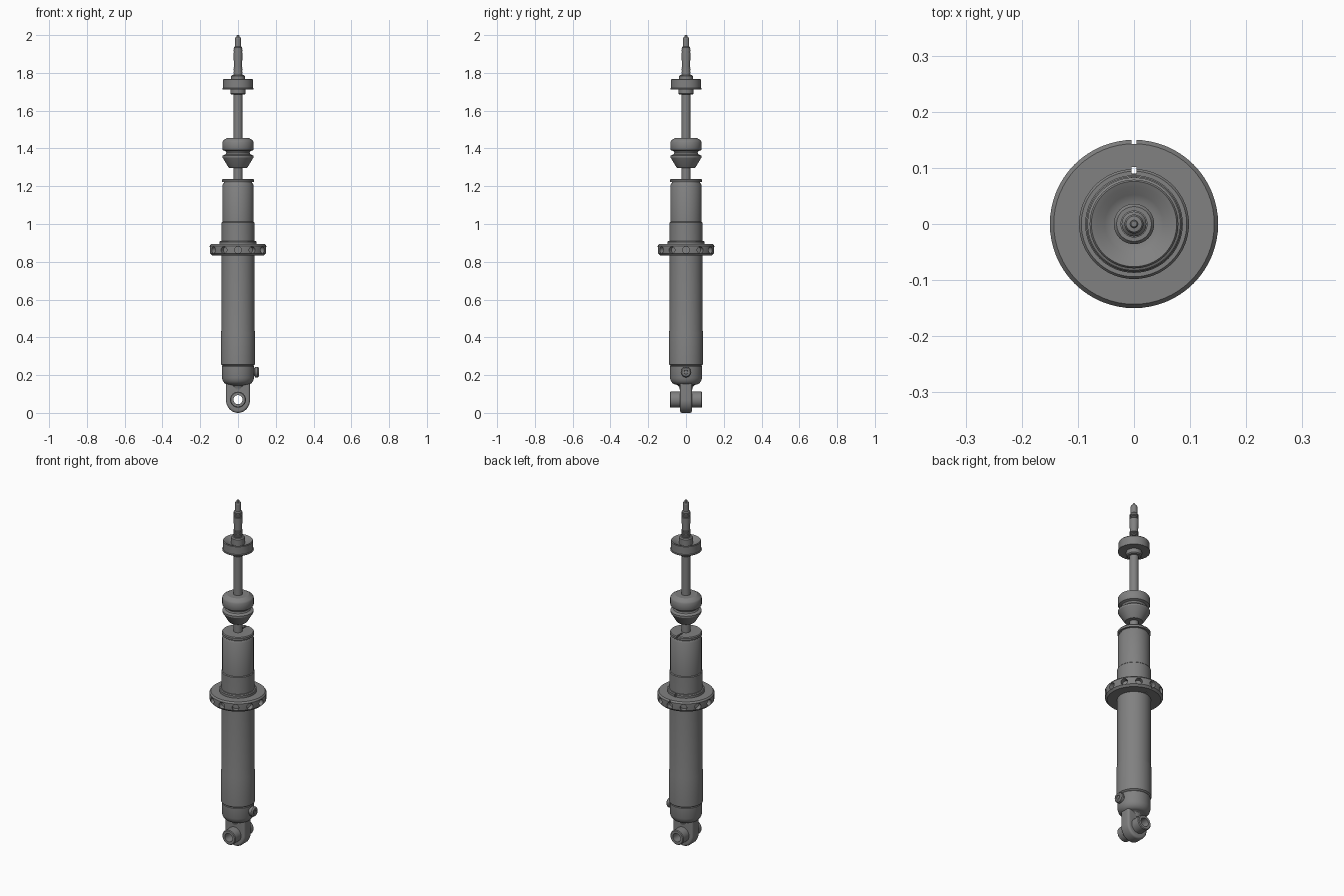
import bpy, bmesh
from math import pi, sin, cos
from mathutils import Matrix, Vector

cube = bpy.data.objects.get("Cube")
if cube:
    bpy.data.objects.remove(cube, do_unlink=True)

steel = bpy.data.materials.new("grey_steel")
steel.use_nodes = True
GREY = (0.22, 0.22, 0.22, 1)
steel.diffuse_color = GREY
steel.node_tree.nodes["Principled BSDF"].inputs["Base Color"].default_value = GREY


def finish(name, bm, angle=30):
    bmesh.ops.remove_doubles(bm, verts=bm.verts, dist=1e-5)
    bmesh.ops.recalc_face_normals(bm, faces=bm.faces)
    mesh = bpy.data.meshes.new(name)
    bm.to_mesh(mesh)
    bm.free()
    mesh.materials.append(steel)
    ob = bpy.data.objects.new(name, mesh)
    bpy.context.collection.objects.link(ob)
    shade(ob, angle)
    return ob


def shade(ob, angle=30):
    bpy.ops.object.select_all(action="DESELECT")
    ob.select_set(True)
    bpy.context.view_layer.objects.active = ob
    bpy.ops.object.shade_smooth_by_angle(angle=angle * pi / 180)


def lathe(name, profile, segments=64, matrix=None, closed=False):
    """Turn a (radius, height) profile around z."""
    bm = bmesh.new()
    pts = [bm.verts.new((r, 0, z)) for r, z in profile]
    edges = [bm.edges.new(p) for p in zip(pts, pts[1:])]
    if closed:
        edges.append(bm.edges.new((pts[-1], pts[0])))
    bmesh.ops.spin(bm, geom=pts + edges, cent=(0, 0, 0), axis=(0, 0, 1),
                   angle=2 * pi, steps=segments, use_merge=True)
    if matrix:
        bmesh.ops.transform(bm, matrix=matrix, verts=bm.verts)
    return finish(name, bm)


def add_box(bm, centre, size):
    m = Matrix.Translation(centre) @ Matrix.Diagonal((*size, 1))
    bmesh.ops.create_cube(bm, size=1, matrix=m)


def add_rod(bm, centre, direction, radius, length, segments=24):
    turn = Vector(direction).to_track_quat("Z", "Y").to_matrix().to_4x4()
    bmesh.ops.create_cone(bm, cap_ends=True, segments=segments, radius1=radius,
                          radius2=radius, depth=length,
                          matrix=Matrix.Translation(centre) @ turn)


def cut(ob, bm):
    """Subtract the shapes in bm and bake the result."""
    cutter = finish("cutter", bm)
    cutter.hide_render = True
    mod = ob.modifiers.new("cut", "BOOLEAN")
    mod.object = cutter
    mod.solver = "EXACT"
    bpy.context.view_layer.objects.active = ob
    bpy.ops.object.modifier_apply(modifier=mod.name)
    bpy.data.objects.remove(cutter, do_unlink=True)
    shade(ob)


# Main tube with rounded foot, reservoir sleeve and stepped upper end
lathe("damper_body", [
    (0, .15), (.058, .15), (.07, .156), (.08, .168), (.085, .185), (.085, .246),
    (.082, .25), (.09, .256), (.09, .425), (.087, .442), (.087, 1.008),
    (.083, 1.012), (.083, 1.205), (.077, 1.216), (.074, 1.217), (.074, 1.224), (0, 1.224)])

# Slotted plate closing the tube
plate = lathe("top_plate", [(.024, 1.222), (.085, 1.222), (.085, 1.234),
                            (.081, 1.239), (.024, 1.239)], closed=True)
bm = bmesh.new()
add_box(bm, (0, .065, 1.235), (.009, .06, .016))
cut(plate, bm)

# Spring collar with a ring of spanner holes
collar = lathe("spring_collar", [
    (.086, .834), (.138, .834), (.149, .845), (.15, .852), (.15, .884),
    (.143, .893), (.086, .893)], closed=True)
bm = bmesh.new()
for i in range(12):
    a = i * pi / 6
    d = Vector((cos(a), sin(a), 0))
    add_rod(bm, d * .148 + Vector((0, 0, .862)), d, .018, .05)
cut(collar, bm)
lock_ring = lathe("lock_ring", [(.086, .893), (.098, .893), (.098, .906),
                                (.094, .911), (.086, .911)], closed=True)
for part in (collar, lock_ring):
    bm = bmesh.new()
    add_box(bm, (0, .0955, .87), (.009, .013, .12))
    add_box(bm, (0, .152, .87), (.009, .018, .12))
    cut(part, bm)

# Piston rod and threaded stud, with fine grooves at both ends of the thread
thread = []
for start, count in ((1.792, 5), (1.9, 4)):
    for i in range(count):
        z = start + i * .008
        thread += [(.024, z), (.024, z + .004), (.021, z + .005), (.021, z + .007)]
lathe("piston_rod", [(0, 1.2), (.024, 1.2), (.024, 1.77)] + thread + [
    (.022, 1.934), (.017, 1.94), (.017, 1.982), (.014, 1.987),
    (.007, 1.988), (.007, 1.998), (.005, 2), (0, 2)], 40)

# Rubber bump stop
lathe("bump_stop", [
    (.024, 1.296), (.046, 1.296), (.052, 1.302), (.082, 1.352), (.082, 1.362),
    (.066, 1.369), (.062, 1.377), (.066, 1.386), (.08, 1.391), (.083, 1.397),
    (.083, 1.434), (.078, 1.443), (.058, 1.455), (.024, 1.455)], closed=True)

# Upper mount: dished cup, washer above and nut below
lathe("upper_cup", [
    (.024, 1.713), (.083, 1.713), (.083, 1.718), (.079, 1.72), (.079, 1.764),
    (.076, 1.768), (.066, 1.764), (.052, 1.755), (.04, 1.749), (.024, 1.749)], closed=True)
lathe("upper_washer", [(.022, 1.74), (.036, 1.74), (.036, 1.784), (.031, 1.79),
                       (.022, 1.79)], closed=True)
lathe("lower_nut", [(.022, 1.685), (.034, 1.685), (.04, 1.69), (.04, 1.715),
                    (.022, 1.715)], closed=True)

# Filler valve on the left side
lathe("filler_valve", [(0, .07), (.022, .07), (.022, .088), (.028, .09),
                       (.028, .104), (.022, .111), (.012, .111), (.01, .106), (0, .106)],
      24, Matrix.Translation((0, 0, .216)) @ Matrix.Rotation(pi / 2, 4, "Y"))

# Lower eye: rounded lug flaring into the body
EYE_Z, EYE_R, HALF = .07, .064, .032
bm = bmesh.new()
outline = [(EYE_R, .165)]
outline += [(EYE_R * cos(a), EYE_Z - (EYE_Z if sin(a) > 0 else EYE_R) * sin(a))
            for a in [i * pi / 32 for i in range(33)]]
outline += [(-EYE_R, .165)]
face = bm.faces.new([bm.verts.new((x, -HALF, z)) for x, z in outline])
solid = bmesh.ops.extrude_face_region(bm, geom=[face])
bmesh.ops.translate(bm, vec=(0, 2 * HALF, 0),
                    verts=[v for v in solid["geom"] if isinstance(v, bmesh.types.BMVert)])
rims = [e for e in bm.edges if abs(e.verts[0].co.y - e.verts[1].co.y) < 1e-4
        and min(v.co.z for v in e.verts) < .16]
bmesh.ops.bevel(bm, geom=rims, offset=.012, segments=4, profile=.5, affect="EDGES")
lug = finish("lower_eye", bm, 40)
bm = bmesh.new()
add_rod(bm, (0, 0, EYE_Z), (0, 1, 0), .04, .2, 48)
cut(lug, bm)

# Flared neck between lug and body
lathe("eye_neck", [(0, .125), (.034, .125), (.036, .136), (.043, .146), (.058, .152), (0, .152)], 48)

# Bushing through the eye
lathe("eye_bushing", [
    (.024, -.086), (.038, -.086), (.042, -.082), (.042, .082), (.038, .086), (.024, .086)],
    48, Matrix.Translation((0, 0, EYE_Z)) @ Matrix.Rotation(pi / 2, 4, "X"), closed=True)
